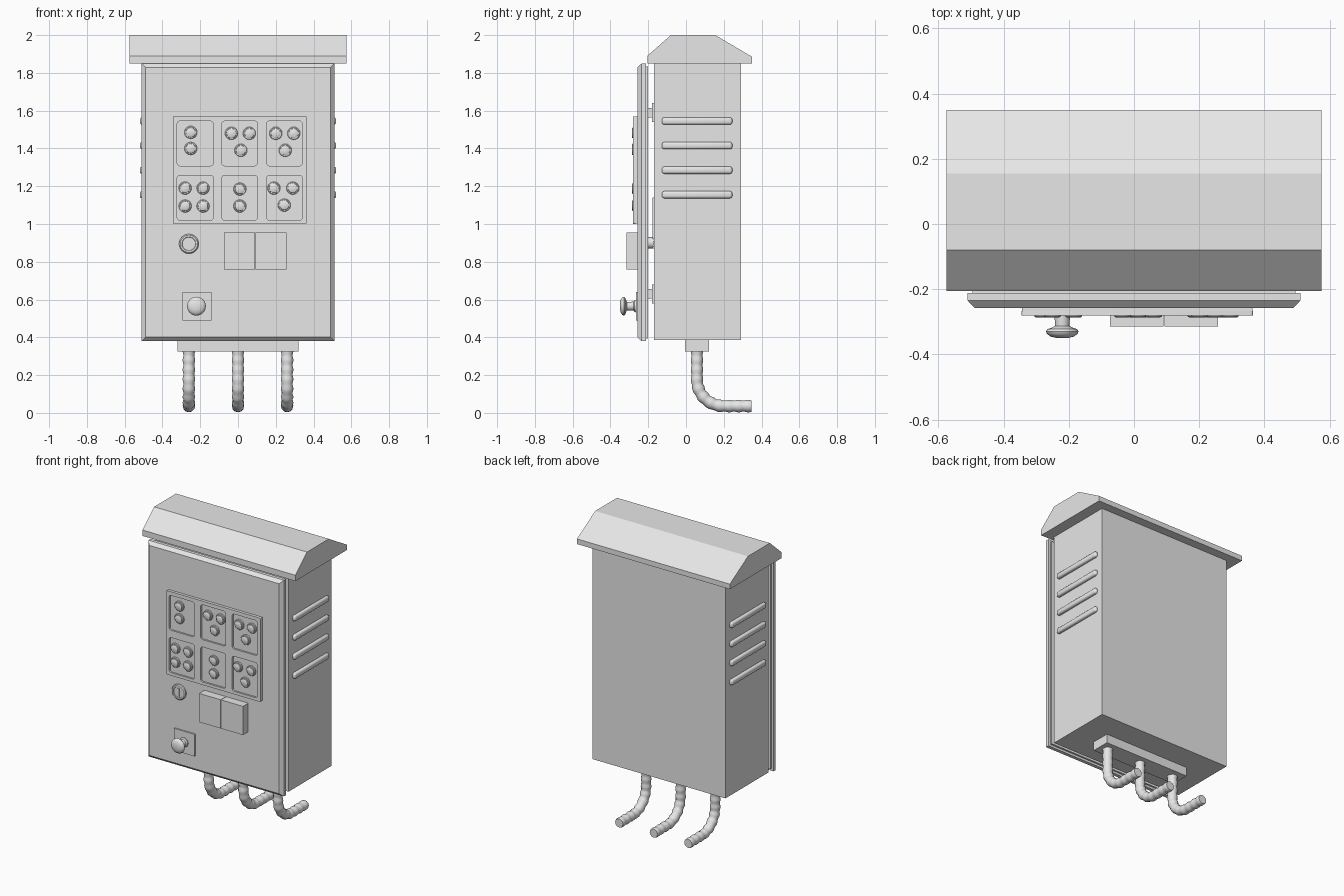
import bpy, bmesh, math
from mathutils import Vector

old = bpy.data.objects.get("Cube")
if old:
    bpy.data.objects.remove(old, do_unlink=True)

grey = bpy.data.materials.new("light_grey_metal")
grey.use_nodes = True
grey.diffuse_color = (0.8, 0.8, 0.8, 1)
for node in grey.node_tree.nodes:
    if node.type == 'BSDF_PRINCIPLED':
        node.inputs["Base Color"].default_value = (0.8, 0.8, 0.8, 1)


def add_mesh(name, mesh, smooth=False):
    obj = bpy.data.objects.new(name, mesh)
    bpy.context.collection.objects.link(obj)
    mesh.materials.clear()
    mesh.materials.append(grey)
    if smooth:
        bpy.ops.object.select_all(action='DESELECT')
        obj.select_set(True)
        bpy.context.view_layer.objects.active = obj
        bpy.ops.object.shade_smooth_by_angle(angle=math.radians(35))
    return obj


def from_bmesh(name, bm, smooth=False):
    bmesh.ops.recalc_face_normals(bm, faces=bm.faces)
    mesh = bpy.data.meshes.new(name)
    bm.to_mesh(mesh)
    bm.free()
    return add_mesh(name, mesh, smooth)


def box(name, x, y, z, bevel=0, segments=1):
    bm = bmesh.new()
    bmesh.ops.create_cube(bm, size=1)
    for v in bm.verts:
        v.co = Vector([(r[0] + r[1]) / 2 + c * (r[1] - r[0])
                       for r, c in zip((x, y, z), v.co)])
    if bevel:
        bmesh.ops.bevel(bm, geom=bm.edges[:], offset=bevel,
                        segments=segments, profile=0.5, affect='EDGES')
    return from_bmesh(name, bm, segments > 1)


def loft(bm, rings):
    """Skin closed rings of points and cap both ends."""
    rows = [[bm.verts.new(p) for p in ring] for ring in rings]
    n = len(rows[0])
    for a, b in zip(rows, rows[1:]):
        for i in range(n):
            j = (i + 1) % n
            bm.faces.new((a[i], a[j], b[j], b[i]))
    bm.faces.new(rows[0])
    bm.faces.new(rows[-1])


def lathe(name, x, z, profile, sides=24):
    """Turn (radius, y) pairs around an axis that runs front to back."""
    bm = bmesh.new()
    turns = [2 * math.pi * i / sides for i in range(sides)]
    loft(bm, [[(x + r * math.cos(t), y, z + r * math.sin(t)) for t in turns]
              for r, y in profile])
    return from_bmesh(name, bm, True)


def curve_to_mesh(name, curve, smooth):
    temp = bpy.data.objects.new(name + "_curve", curve)
    bpy.context.collection.objects.link(temp)
    deps = bpy.context.evaluated_depsgraph_get()
    mesh = bpy.data.meshes.new_from_object(temp.evaluated_get(deps))
    bpy.data.objects.remove(temp, do_unlink=True)
    return add_mesh(name, mesh, smooth)


def rounded_rect(x0, x1, z0, z1, r):
    pts = []
    corners = [(x1 - r, z1 - r), (x0 + r, z1 - r), (x0 + r, z0 + r), (x1 - r, z0 + r)]
    for k, (cx, cz) in enumerate(corners):
        for s in range(4):
            t = math.pi / 2 * (k + s / 3)
            pts.append((cx + r * math.cos(t), cz + r * math.sin(t)))
    return pts


def poly(curve, pts, cyclic, radii=None):
    spline = curve.splines.new('POLY')
    spline.points.add(len(pts) - 1)
    for i, p in enumerate(pts):
        spline.points[i].co = (*p, 1) if len(p) == 3 else (*p, 0, 1)
        if radii:
            spline.points[i].radius = radii[i]
    spline.use_cyclic_u = cyclic


# Cabinet body and sloped roof
box("cabinet_body", (-0.5, 0.5), (-0.17, 0.29), (0.385, 1.86))
roof_profile = [(-0.205, 1.85), (-0.205, 1.89), (-0.08, 2.0),
                (0.155, 2.0), (0.35, 1.885), (0.35, 1.85)]
bm = bmesh.new()
loft(bm, [[(x, y, z) for y, z in roof_profile] for x in (-0.575, 0.575)])
from_bmesh("roof", bm)

# Door with chamfered front edge and a rear flange
bm = bmesh.new()
rings = []
for y, inset in ((-0.212, 0), (-0.235, 0), (-0.257, 0.021)):
    w, lo, hi = 0.51 - inset, 0.38 + inset, 1.85 - inset
    rings.append([(-w, y, lo), (w, y, lo), (w, y, hi), (-w, y, hi)])
loft(bm, rings)
from_bmesh("door", bm)
box("door_flange", (-0.495, 0.495), (-0.213, -0.2), (0.395, 1.835))

# Hinges and lock cam in the gap behind the door
for z in (1.59, 0.63):
    box("hinge_leaf", (0.42, 0.48), (-0.18, -0.168), (z - 0.05, z + 0.05))
    box("hinge_knuckle", (0.43, 0.47), (-0.202, -0.175), (z - 0.025, z + 0.025))
lathe("lock_barrel", -0.26, 0.9, [(0.03, -0.2), (0.03, -0.172)])
box("lock_cam", (-0.28, -0.24), (-0.178, -0.17), (0.87, 1.14))

# Control panel: back plate and a frame with six rounded openings
box("panel_back", (-0.343, 0.363), (-0.268, -0.255), (1.002, 1.568))
frame = bpy.data.curves.new("panel_frame", 'CURVE')
frame.dimensions = '2D'
frame.fill_mode = 'BOTH'
frame.extrude = 0.0065
poly(frame, rounded_rect(-0.345, 0.365, 1.0, 1.57, 0.008), True)
for x0, x1 in ((-0.322, -0.132), (-0.085, 0.102), (0.152, 0.34)):
    for z0, z1 in ((1.02, 1.258), (1.308, 1.545)):
        poly(frame, rounded_rect(x0, x1, z0, z1, 0.014), True)
panel = curve_to_mesh("panel_frame", frame, False)
panel.rotation_euler.x = math.pi / 2
panel.location.y = -0.2735

# Push buttons, grouped by opening
buttons = [(-0.25, 1.485), (-0.25, 1.4),
           (-0.035, 1.48), (0.06, 1.48), (0.015, 1.39),
           (0.2, 1.48), (0.295, 1.48), (0.25, 1.39),
           (-0.28, 1.19), (-0.185, 1.19), (-0.28, 1.095), (-0.185, 1.095),
           (0.01, 1.185), (0.01, 1.095),
           (0.19, 1.19), (0.29, 1.19), (0.245, 1.1)]
for x, z in buttons:
    lathe("push_button", x, z, [(0.034, -0.266), (0.034, -0.276), (0.031, -0.279),
                                (0.026, -0.279), (0.025, -0.284), (0.02, -0.287)], 20)

# Key lock with a raised rim and slot
lathe("key_lock", -0.26, 0.895, [(0.052, -0.255), (0.052, -0.266), (0.046, -0.272),
                                 (0.037, -0.272), (0.035, -0.267)])
box("key_slot", (-0.266, -0.254), (-0.272, -0.266), (0.868, 0.922))

# Paired switch boxes
box("switch_box_right", (-0.073, 0.09), (-0.314, -0.255), (0.76, 0.955))
box("switch_box_left", (0.093, 0.257), (-0.314, -0.255), (0.76, 0.955))

# Mushroom stop knob on a square plate
box("knob_plate", (-0.295, -0.14), (-0.266, -0.255), (0.49, 0.64))
lathe("stop_knob", -0.22, 0.565,
      [(0.033, -0.264), (0.031, -0.272), (0.024, -0.278), (0.022, -0.312),
       (0.032, -0.318), (0.045, -0.322), (0.05, -0.329), (0.047, -0.337),
       (0.036, -0.345), (0.02, -0.349), (0.006, -0.35)])

# Rounded side vents
for side in (-1, 1):
    for i in range(4):
        z = 1.545 - 0.13 * i
        xs = sorted((side * 0.48, side * 0.52))
        box("side_vent", xs, (-0.127, 0.245), (z - 0.019, z + 0.019), 0.012, 3)

# Cable entry block and ribbed conduits curving to the back
box("cable_entry", (-0.32, 0.32), (-0.005, 0.122), (0.325, 0.39))
bend, top, end = 0.14, 0.335, 0.348
y0, z0 = 0.058, 0.036
arc = bend * math.pi / 2
drop = top - z0 - bend
total = drop + arc + end - y0 - bend
steps = 42


def conduit_point(s):
    if s < drop:
        return y0, top - s
    if s < drop + arc:
        t = (s - drop) / bend
        return y0 + bend * (1 - math.cos(t)), z0 + bend * (1 - math.sin(t))
    return y0 + bend + s - drop - arc, z0


for x in (-0.26, 0, 0.26):
    conduit = bpy.data.curves.new("conduit", 'CURVE')
    conduit.dimensions = '3D'
    conduit.bevel_depth = 0.03
    conduit.bevel_resolution = 4
    conduit.use_fill_caps = True
    path = [(x, *conduit_point(total * i / steps)) for i in range(steps + 1)]
    ribs = [1.09 if i % 4 < 2 else 0.98 for i in range(steps + 1)]
    poly(conduit, path, False, ribs)
    curve_to_mesh("conduit", conduit, True)
